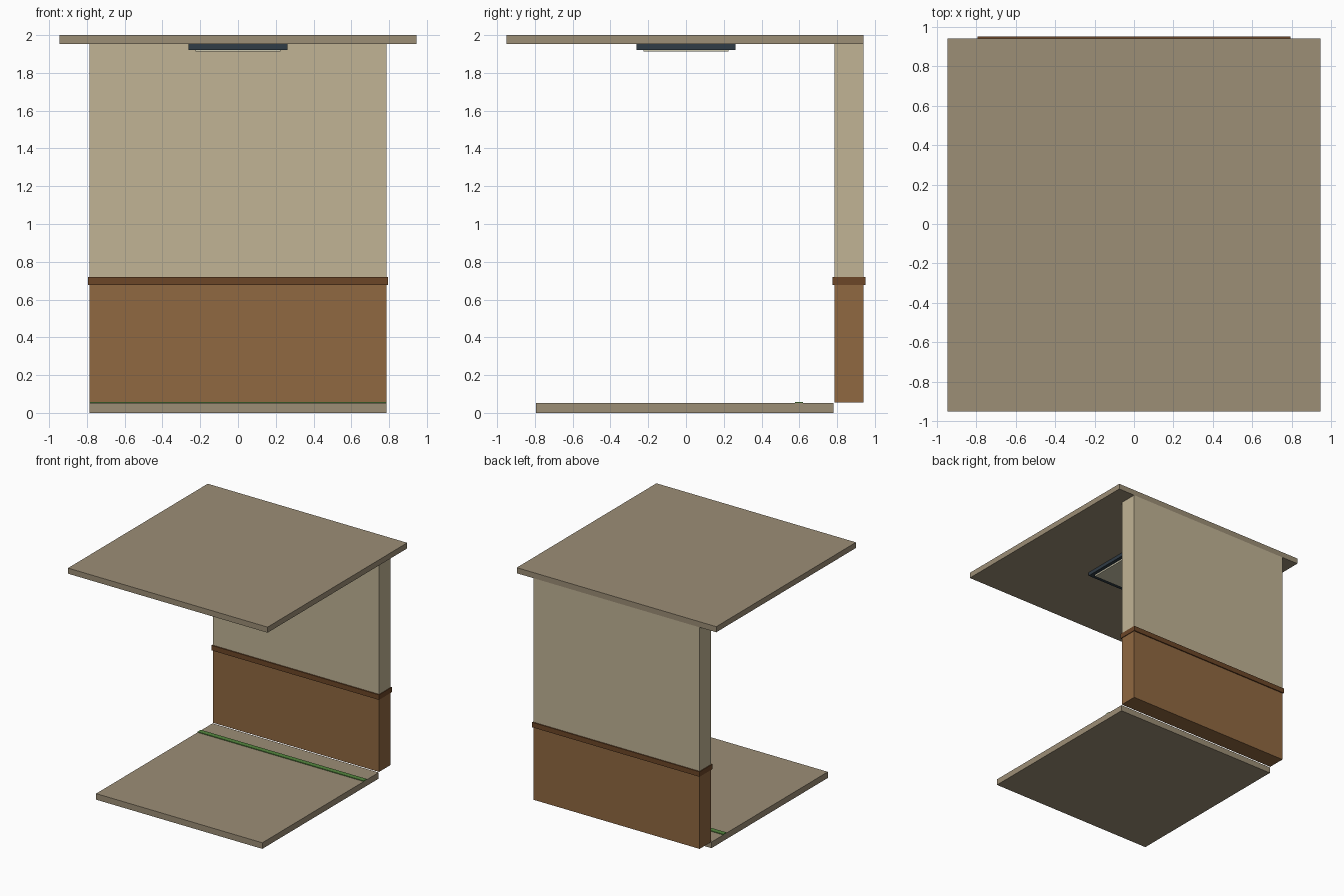
import bpy, bmesh

if "Cube" in bpy.data.objects:
    bpy.data.objects.remove(bpy.data.objects["Cube"])


def material(name, rgb):
    """Flat material from sRGB 0-255 values."""
    lin = [((c / 255 + 0.055) / 1.055) ** 2.4 for c in rgb]
    m = bpy.data.materials.new(name)
    m.diffuse_color = (*lin, 1)
    m.use_nodes = True
    m.node_tree.nodes["Principled BSDF"].inputs["Base Color"].default_value = m.diffuse_color
    return m


STONE = material("taupe_stone", (156, 142, 118))
PLASTER = material("beige_plaster", (193, 180, 149))
WOOD = material("brown_wood", (144, 104, 65))
DARK_WOOD = material("dark_brown_wood", (108, 70, 39))
GREEN = material("green_paint", (84, 134, 62))
METAL = material("dark_slate_metal", (48, 60, 70))
GLASS = material("pale_diffuser", (205, 200, 175))


def box(name, mat, x, y, z):
    """Box from (min, max) pairs on each axis."""
    bm = bmesh.new()
    bmesh.ops.create_cube(bm, size=1)
    for v in bm.verts:
        v.co = [r[0] if c < 0 else r[1] for c, r in zip(v.co, (x, y, z))]
    me = bpy.data.meshes.new(name)
    bm.to_mesh(me)
    bm.free()
    me.materials.append(mat)
    ob = bpy.data.objects.new(name, me)
    bpy.context.collection.objects.link(ob)
    return ob


W = (-0.787, 0.787)       # room width
WALL_Y = (0.785, 0.94)    # wall thickness

# Slabs
box("floor", STONE, W, (-0.795, 0.78), (0, 0.052))
box("ceiling", STONE, (-0.945, 0.945), (-0.95, 0.94), (1.952, 2.0))

# Wall with wooden panelling and rail
box("wall_panelling", WOOD, W, WALL_Y, (0.055, 0.677))
box("upper_wall", PLASTER, W, WALL_Y, (0.72, 1.952))
box("chair_rail", DARK_WOOD, (-0.793, 0.793), (0.775, 0.949), (0.677, 0.72))

# Painted floor line
box("floor_stripe", GREEN, W, (0.577, 0.62), (0.052, 0.058))

# Ceiling lamp: square frame around a diffuser plate
OUT, INN, LAMP_Z = 0.262, 0.232, (1.922, 1.952)
for i, s in enumerate((-1, 1)):
    side = tuple(sorted((s * INN, s * OUT)))
    box(f"lamp_frame_side_{i}", METAL, side, (-OUT, OUT), LAMP_Z)
    box(f"lamp_frame_end_{i}", METAL, (-INN, INN), side, LAMP_Z)
box("lamp_diffuser", GLASS, (-0.225, 0.225), (-0.225, 0.225), (1.914, 1.952))
